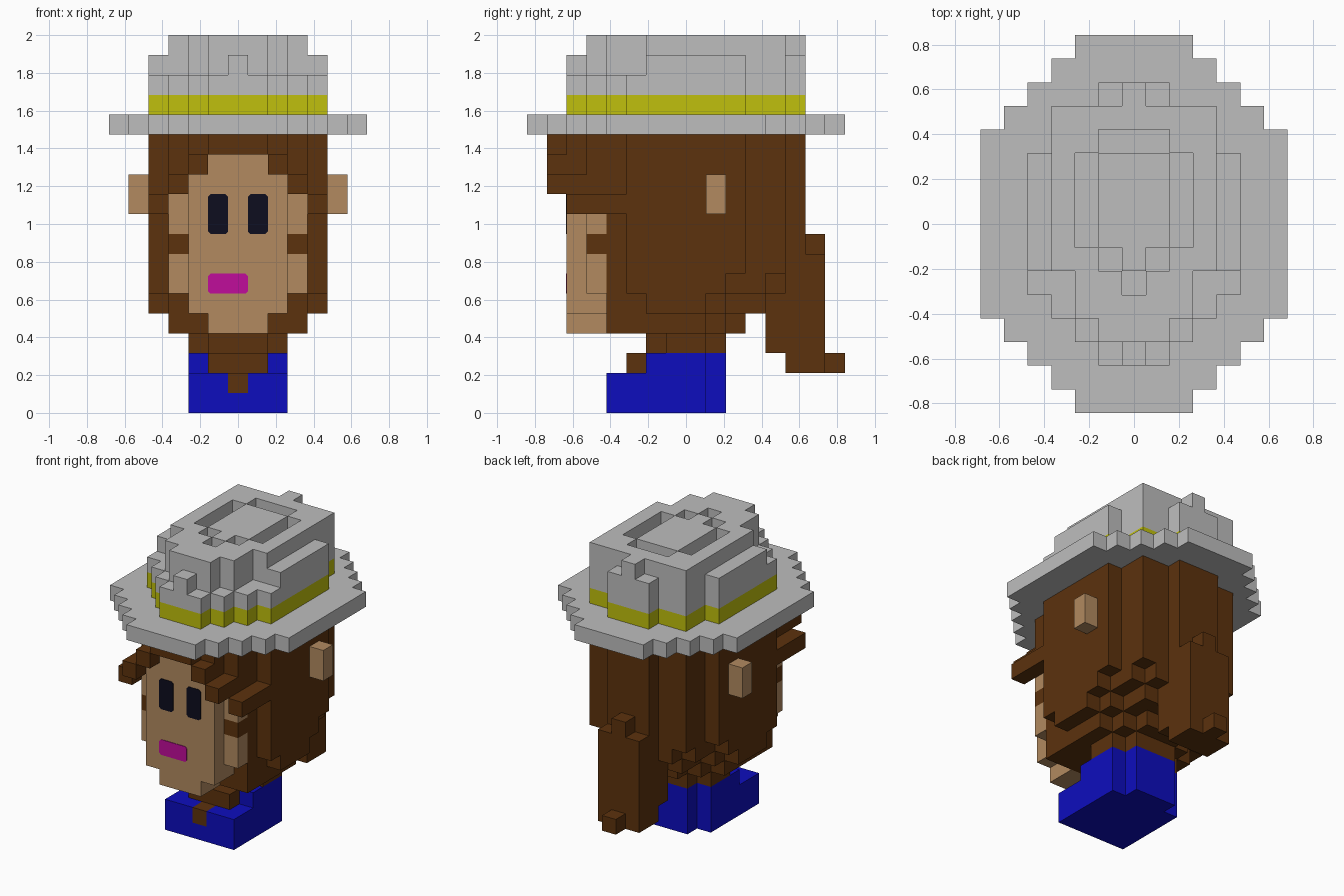
import bpy
import bmesh
from mathutils import Vector

cube = bpy.data.objects.get("Cube")
if cube:
    bpy.data.objects.remove(cube, do_unlink=True)

V = 2 / 19          # edge of one block
taken = set()       # blocks already used by a part


def material(name, rgb):
    m = bpy.data.materials.new(name)
    m.use_nodes = True
    m.diffuse_color = (*rgb, 1)
    m.node_tree.nodes["Principled BSDF"].inputs["Base Color"].default_value = (*rgb, 1)
    return m


GREY = material("hat grey", (0.515, 0.515, 0.515))
YELLOW = material("band yellow", (0.527, 0.527, 0.004))
BROWN = material("hair brown", (0.107, 0.032, 0.004))
SKIN = material("skin tan", (0.445, 0.254, 0.117))
BLUE = material("shirt blue", (0.004, 0.004, 0.515))
NAVY = material("eye navy", (0.004, 0.004, 0.013))
PINK = material("lip pink", (0.527, 0.004, 0.328))


def cells(x0, x1, y0, y1, z0, z1):
    """Blocks of a box between columns x0 and x1, mirrored over x."""
    return {(s * x, y, z) for s in (-1, 1) for x in range(x0, x1 + 1)
            for y in range(y0, y1) for z in range(z0, z1)}


def layers(rows, z0, z1):
    """Stack of plan rows: (outer column, y from, y to)."""
    out = set()
    for x, y0, y1 in rows:
        out |= cells(0, x, y0, y1, z0, z1)
    return out


def finish(name, bm, mat):
    mesh = bpy.data.meshes.new(name)
    bm.to_mesh(mesh)
    bm.free()
    mesh.materials.append(mat)
    ob = bpy.data.objects.new(name, mesh)
    bpy.context.collection.objects.link(ob)
    return ob


def blocks(name, mat, part):
    """Skin the outside of a set of blocks and merge its flat faces."""
    part = part - taken
    taken.update(part)
    bm = bmesh.new()
    for c in part:
        mid = Vector((c[0], c[1] + 0.5, c[2] + 0.5))
        for axis in range(3):
            for s in (-1, 1):
                near = list(c)
                near[axis] += s
                if tuple(near) in part:
                    continue
                n, u = Vector(), Vector()
                n[axis] = s / 2
                u[(axis + 1) % 3] = 0.5
                w = n.normalized().cross(u)
                bm.faces.new([bm.verts.new((mid + n + a * u + b * w) * V)
                              for a, b in ((-1, -1), (1, -1), (1, 1), (-1, 1))])
    bmesh.ops.remove_doubles(bm, verts=bm.verts, dist=0.001)
    bmesh.ops.dissolve_limit(bm, angle_limit=0.01, verts=bm.verts, edges=bm.edges)
    return finish(name, bm, mat)


def plate(name, mat, x0, x1, z0, z1, cut=0.12):
    """Thin plate with clipped corners on the face."""
    bm = bmesh.new()
    pts = [(x0 + cut, z0), (x1 - cut, z0), (x1, z0 + cut), (x1, z1 - cut),
           (x1 - cut, z1), (x0 + cut, z1), (x0, z1 - cut), (x0, z0 + cut)]
    face = bm.faces.new([bm.verts.new((x * V, -6 * V - 0.004, z * V)) for x, z in pts])
    ext = bmesh.ops.extrude_face_region(bm, geom=[face])
    moved = [v for v in ext["geom"] if isinstance(v, bmesh.types.BMVert)]
    bmesh.ops.translate(bm, verts=moved, vec=(0, 0.005, 0))
    bmesh.ops.recalc_face_normals(bm, faces=bm.faces)
    finish(name, bm, mat)


# Hat
brim = layers([(6, -4, 4), (5, -5, 5), (4, -6, 6), (3, -7, 7), (2, -8, 8)], 14, 15)
blocks("hat_brim", GREY, brim)

crown_plan = [(4, -3, 3), (3, -4, 5), (2, -5, 5), (1, -6, 6)]
blocks("hat_band", YELLOW, layers(crown_plan, 15, 16))

crown = layers(crown_plan, 16, 17)
crown |= layers([(4, -2, 3), (3, -2, 5), (2, -4, 5), (1, -5, 6), (0, -6, 6)], 17, 18)
crown |= layers([(3, -2, 5), (2, -4, 5), (1, -5, 5), (0, -5, 6)], 18, 19)
groove = layers([(2, -1, 3), (1, -2, 4), (0, -3, 4)], 18, 19)
groove -= layers([(1, -1, 3), (0, -2, 3)], 18, 19)
blocks("hat_crown", GREY, crown - groove)

# Face and ears
face = cells(0, 2, -6, -4, 5, 12) | cells(0, 1, -6, -4, 4, 13)
face |= cells(3, 3, -5, -4, 6, 8) | cells(3, 3, -5, -4, 9, 11)
blocks("face", SKIN, face)
blocks("ears", SKIN, cells(5, 5, 1, 2, 10, 12))
plate("right_eye", NAVY, -1.5, -0.5, 9, 11)
plate("left_eye", NAVY, 0.5, 1.5, 9, 11)
plate("mouth", PINK, -1.5, 0.5, 6, 7)

# Hair mass, stepping in towards the neck
hair = layers([(4, -3, 3), (3, -4, 5), (1, 5, 6)], 8, 14)
hair |= layers([(4, -3, 3), (3, -4, 5), (1, 5, 6)], 7, 8)
hair |= layers([(4, -3, 2), (3, -4, 4), (2, 4, 5)], 6, 7)
hair |= layers([(4, -2, 1), (3, -4, 2), (2, 2, 4)], 5, 6)
hair |= layers([(3, -4, 1), (2, 1, 2), (1, 2, 3)], 4, 5)
hair |= layers([(2, -1, 1), (1, -2, 2)], 3, 4)
hair |= cells(3, 3, -5, -4, 8, 9)
blocks("hair", BROWN, hair)

# Fringe sweeping down to both sides
fringe = cells(0, 1, -7, -4, 13, 14) | cells(2, 2, -7, -4, 12, 13)
fringe |= cells(3, 3, -7, -4, 11, 12) | cells(4, 4, -6, -3, 10, 11)
fringe |= cells(2, 2, -6, -4, 13, 14) | cells(3, 3, -5, -4, 12, 14)
blocks("fringe", BROWN, fringe)

# Ponytail
tail = cells(0, 0, 6, 7, 8, 9) | cells(0, 1, 4, 7, 3, 8)
tail |= cells(0, 1, 5, 7, 2, 3) | cells(0, 0, 7, 8, 2, 3)
blocks("ponytail", BROWN, tail)

# Hair at the throat, then the shirt around it
blocks("throat_hair", BROWN, cells(0, 1, -3, -2, 2, 3) | cells(0, 0, -4, -3, 1, 2))
shirt = layers([(2, -4, 1), (1, 1, 2)], 0, 2) | layers([(2, -2, 1), (1, 1, 2)], 2, 3)
blocks("shirt", BLUE, shirt)
